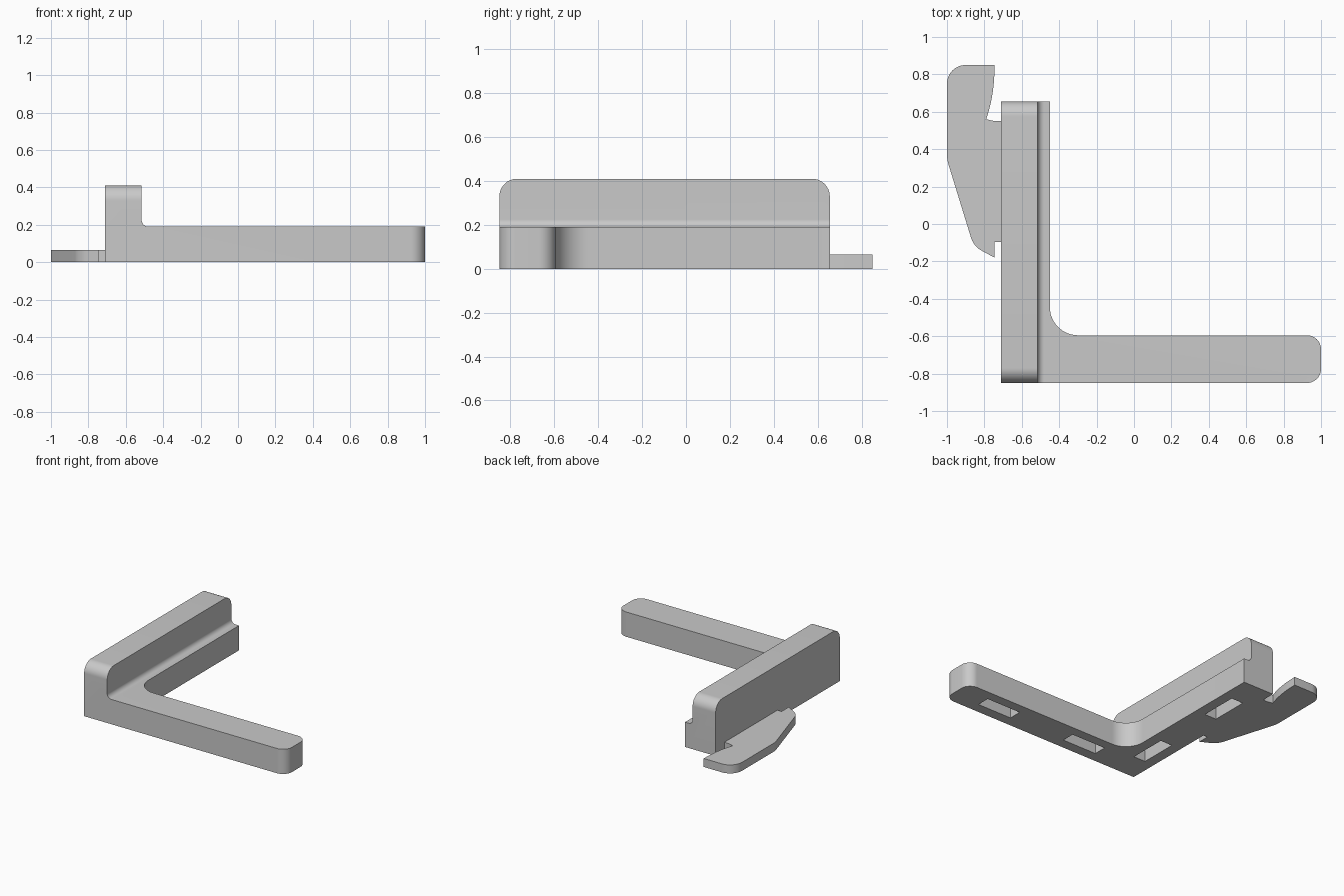
import bpy, bmesh, math
from mathutils import Vector

if "Cube" in bpy.data.objects:
    bpy.data.objects.remove(bpy.data.objects["Cube"], do_unlink=True)

colour = (0.585, 0.585, 0.585, 1)
grey = bpy.data.materials.new("plain_grey")
grey.use_nodes = True
grey.diffuse_color = colour
grey.node_tree.nodes["Principled BSDF"].inputs["Base Color"].default_value = colour


def rounded(corners, steps=10):
    """Outline from (a, b) corners, or (a, b, radius) for rounded ones."""
    outline = []
    for i, corner in enumerate(corners):
        p = Vector(corner[:2])
        if len(corner) == 2:
            outline.append(p)
            continue
        r = corner[2]
        u = (Vector(corners[i - 1][:2]) - p).normalized()
        v = (Vector(corners[(i + 1) % len(corners)][:2]) - p).normalized()
        half = u.angle(v) / 2
        centre = p + (u + v).normalized() * r / math.sin(half)
        t = r / math.tan(half)
        start, end = p + u * t - centre, p + v * t - centre
        # Blended directions, all brought to the same radius
        outline += [centre + start.lerp(end, k / steps).normalized() * r for k in range(steps + 1)]
    return outline


def prism(name, corners, low, high, axis="z"):
    """Extrude an outline along an axis, from low to high."""
    place = {"x": lambda a, b, d: (d, a, b),
             "y": lambda a, b, d: (a, d, b),
             "z": lambda a, b, d: (a, b, d)}[axis]
    bm = bmesh.new()
    face = bm.faces.new([bm.verts.new(place(p.x, p.y, low)) for p in rounded(corners)])
    grown = bmesh.ops.extrude_face_region(bm, geom=[face])["geom"]
    offset = Vector(place(0, 0, high - low))
    bmesh.ops.translate(bm, vec=offset, verts=[e for e in grown if isinstance(e, bmesh.types.BMVert)])
    # The starting face stays as the bottom cap when kept by the extrusion
    if not face.is_valid:
        bmesh.ops.holes_fill(bm, edges=bm.edges)
    bmesh.ops.recalc_face_normals(bm, faces=bm.faces)
    mesh = bpy.data.meshes.new(name)
    bm.to_mesh(mesh)
    bm.free()
    mesh.materials.append(grey)
    obj = bpy.data.objects.new(name, mesh)
    bpy.context.collection.objects.link(obj)
    return obj


def select_only(obj):
    bpy.ops.object.select_all(action="DESELECT")
    obj.select_set(True)
    bpy.context.view_layer.objects.active = obj


def combine(target, tool, operation):
    """Apply a boolean and discard the tool."""
    mod = target.modifiers.new(operation.lower(), "BOOLEAN")
    mod.operation, mod.object, mod.solver = operation, tool, "EXACT"
    select_only(target)
    bpy.ops.object.modifier_apply(modifier=mod.name)
    bpy.data.objects.remove(tool, do_unlink=True)


# L-shaped bracket: plan, cross-section and side profile intersected
bracket = prism("bracket", [
    (-0.71, -0.85), (1, -0.85, 0.075), (1, -0.595, 0.075),
    (-0.45, -0.595, 0.15), (-0.45, 0.655), (-0.71, 0.655)], 0, 0.6)
section = prism("section_cutter", [
    (-0.9, -0.2), (1.2, -0.2), (1.2, 0.19),
    (-0.515, 0.19, 0.035), (-0.515, 0.41), (-0.9, 0.41)], -1.2, 1.2, "y")
combine(bracket, section, "INTERSECT")
side = prism("side_cutter", [
    (-0.85, -0.2), (0.655, -0.2), (0.655, 0.41, 0.08), (-0.85, 0.41, 0.08)], -1.5, 1.5, "x")
combine(bracket, side, "INTERSECT")

# Four pockets in the underside, two along each arm
for x, y, half_x, half_y in [(0.62, -0.72, 0.145, 0.05), (-0.15, -0.72, 0.145, 0.05),
                             (-0.58, -0.487, 0.05, 0.145), (-0.58, 0.28, 0.05, 0.145)]:
    pocket = prism("pocket_cutter", [
        (x - half_x, y - half_y), (x + half_x, y - half_y),
        (x + half_x, y + half_y), (x - half_x, y + half_y)], -0.1, 0.1)
    combine(bracket, pocket, "DIFFERENCE")

# Thin hooked tab on the outer side of the wall
hook = prism("hook_tab", [
    (-0.71, -0.095), (-0.745, -0.095), (-0.745, -0.18), (-0.857, -0.12, 0.12),
    (-1, 0.345, 0.2), (-1, 0.85, 0.1), (-0.745, 0.85), (-0.75, 0.69, 0.85),
    (-0.79, 0.56), (-0.745, 0.55), (-0.71, 0.55)], 0, 0.065)

for obj in (bracket, hook):
    select_only(obj)
    bpy.ops.object.shade_smooth_by_angle(angle=math.radians(30))
